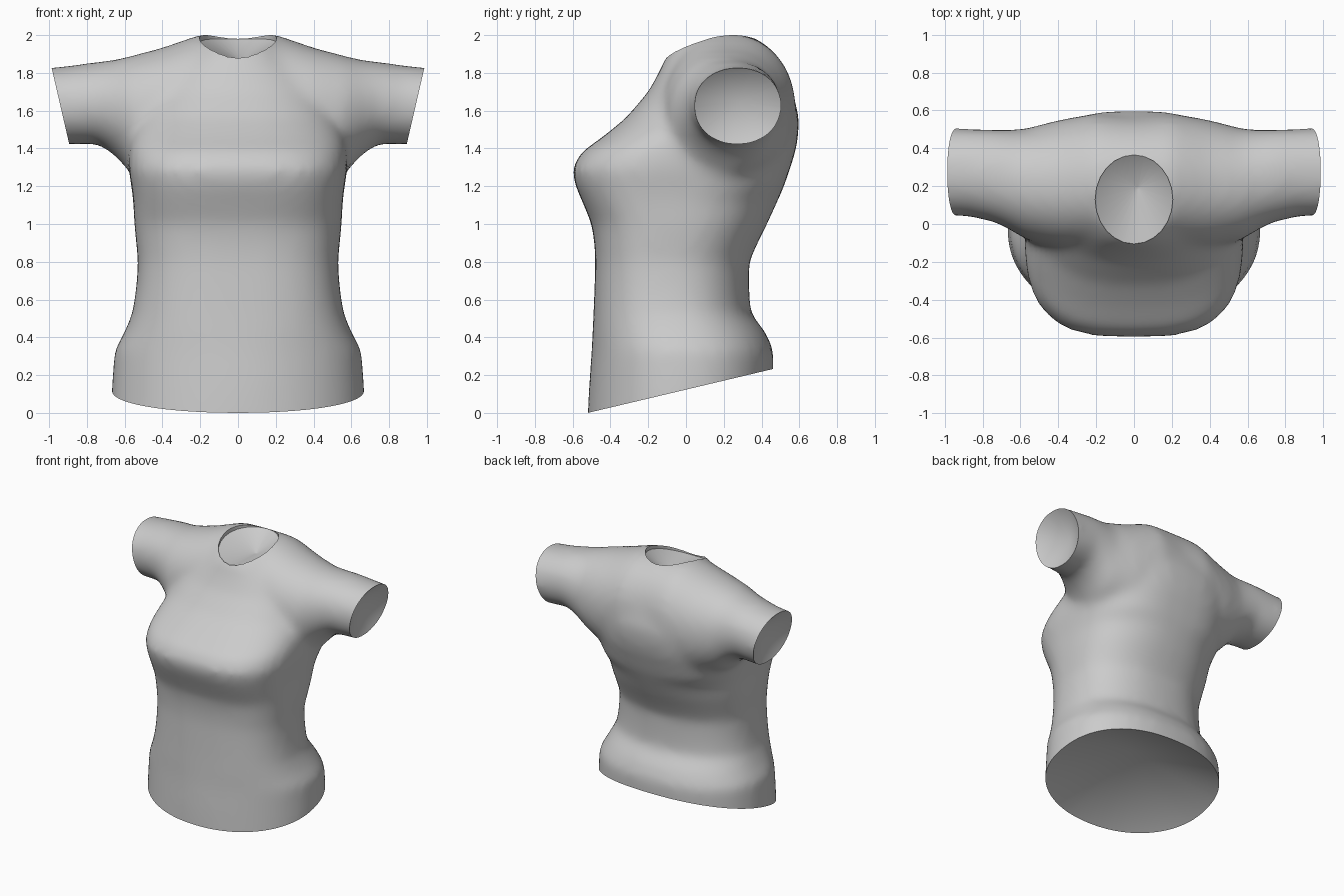
import bpy, bmesh
from math import cos, sin, pi
from mathutils import Vector

if "Cube" in bpy.data.objects:
    bpy.data.objects.remove(bpy.data.objects["Cube"])


def oval(n, ex):
    # unit superellipse; ex = (exponent on the -v side, exponent on the +v side)
    for i in range(n):
        c, s = cos(2 * pi * i / n), sin(2 * pi * i / n)
        p = 2 / (ex[0] if s < 0 else ex[1])
        yield (abs(c) ** p * (1 if c > 0 else -1), abs(s) ** p * (1 if s > 0 else -1))


def loft(bm, rings):
    # skin closed rings into a capped solid
    rows = [[bm.verts.new(p) for p in r] for r in rings]
    for a, b in zip(rows, rows[1:]):
        for i in range(len(a)):
            j = (i + 1) % len(a)
            bm.faces.new((a[i], a[j], b[j], b[i]))
    bm.faces.new(rows[0])
    bm.faces.new(rows[-1])
    bmesh.ops.recalc_face_normals(bm, faces=bm.faces)


def make(name, bm):
    me = bpy.data.meshes.new(name)
    bm.to_mesh(me)
    bm.free()
    ob = bpy.data.objects.new(name, me)
    bpy.context.collection.objects.link(ob)
    return ob


def apply(ob, kind, **props):
    m = ob.modifiers.new(kind, kind)
    for k, v in props.items():
        setattr(m, k, v)
    bpy.context.view_layer.objects.active = ob
    bpy.ops.object.modifier_apply(modifier=m.name)


bm = bmesh.new()

# torso: z, half width, front y, back y, front squareness
body = [(-.10, .675, -.525, .46, 2.1), (.12, .67, -.515, .46, 2.1), (.33, .655, -.50, .465, 2.2),
        (.43, .60, -.495, .42, 2.4), (.53, .56, -.49, .34, 2.5), (.66, .54, -.485, .335, 2.6),
        (.80, .53, -.48, .335, 2.7), (.9, .54, -.485, .38, 2.8), (1.0, .55, -.50, .43, 2.8),
        (1.12, .555, -.55, .485, 3), (1.20, .565, -.585, .52, 3), (1.29, .58, -.605, .55, 3),
        (1.38, .58, -.555, .58, 2.9), (1.47, .57, -.43, .595, 2.7), (1.56, .54, -.32, .60, 2.5),
        (1.70, .49, -.20, .565, 2.3), (1.80, .41, -.145, .51, 2.2), (1.88, .29, -.11, .44, 2.2),
        (1.96, .23, -.04, .36, 2.2)]
loft(bm, [[(w * u, (f + b) / 2 + (b - f) / 2 * v, z)
           for u, v in oval(40, (e, 2.7 if 1.15 < z < 1.75 else 2.3))] for z, w, f, b, e in body])

# shoulders and sleeves, one tube from cuff to cuff: x, front y, back y, bottom z, top z
half = [(0, -.12, .57, 1.2, 2.015), (.2, -.13, .585, 1.2, 2.005), (.4, -.13, .55, 1.2, 1.935),
        (.57, -.085, .505, 1.27, 1.89), (.65, -.035, .50, 1.36, 1.87), (.74, .01, .50, 1.425, 1.86),
        (.88, .04, .505, 1.42, 1.84), (1.12, .045, .51, 1.42, 1.815)]
yoke = [(-r[0],) + r[1:] for r in half[:0:-1]] + half
loft(bm, [[(x, (f + b) / 2 + (b - f) / 2 * u, (lo + hi) / 2 + (hi - lo) / 2 * v)
           for u, v in oval(32, (2.1, 2.1))] for x, f, b, lo, hi in yoke])
shirt = make("shirt", bm)

# blend into one smooth cloth surface
apply(shirt, 'REMESH', mode='VOXEL', voxel_size=.028)
apply(shirt, 'SMOOTH', factor=.5, iterations=16)

# trim hem and cuffs, closing each opening with a shallow inward cone
bm = bmesh.new()
bm.from_mesh(shirt.data)
cuts = [((0, -.52, 0), (0, .237, -1), (0, -.03, .37), 0)]
for s in (1, -1):
    cuts.append(((s * .985, 0, 1.82), (s * .39, 0, -.09), (s * .83, .28, 1.65), s))
for co, no, tip, side in cuts:
    # each cuff plane only touches its own sleeve
    near = [f for f in bm.faces if not side or all(v.co.x * side > .75 for v in f.verts)]
    geom = set(near)
    for f in near:
        geom.update(f.verts, f.edges)
    bmesh.ops.bisect_plane(bm, geom=list(geom), dist=1e-4, plane_co=co,
                           plane_no=Vector(no).normalized(), clear_outer=True)
    rim = [e for e in bm.edges if e.is_boundary]
    apex = bm.verts.new(tip)
    for e in rim:
        bm.faces.new((e.verts[0], e.verts[1], apex))
bmesh.ops.recalc_face_normals(bm, faces=bm.faces)
bm.to_mesh(shirt.data)
bm.free()

# scooped neckline
bm = bmesh.new()
rim = [(.205 * u, .13 + .235 * v, 1.925 + .055 * v + .03 * u * u) for u, v in oval(24, (2, 2))]
tip = [(.02 + .01 * u, .19 + .01 * v, 1.86) for u, v in oval(24, (2, 2))]
loft(bm, [tip, rim, [(x, y, 2.2) for x, y, z in rim]])
cutter = make("neck_cutter", bm)
apply(shirt, 'BOOLEAN', operation='DIFFERENCE', object=cutter, solver='EXACT')
bpy.data.objects.remove(cutter)

bpy.ops.object.select_all(action='DESELECT')
shirt.select_set(True)
bpy.context.view_layer.objects.active = shirt
bpy.ops.object.shade_smooth_by_angle(angle=.8)
